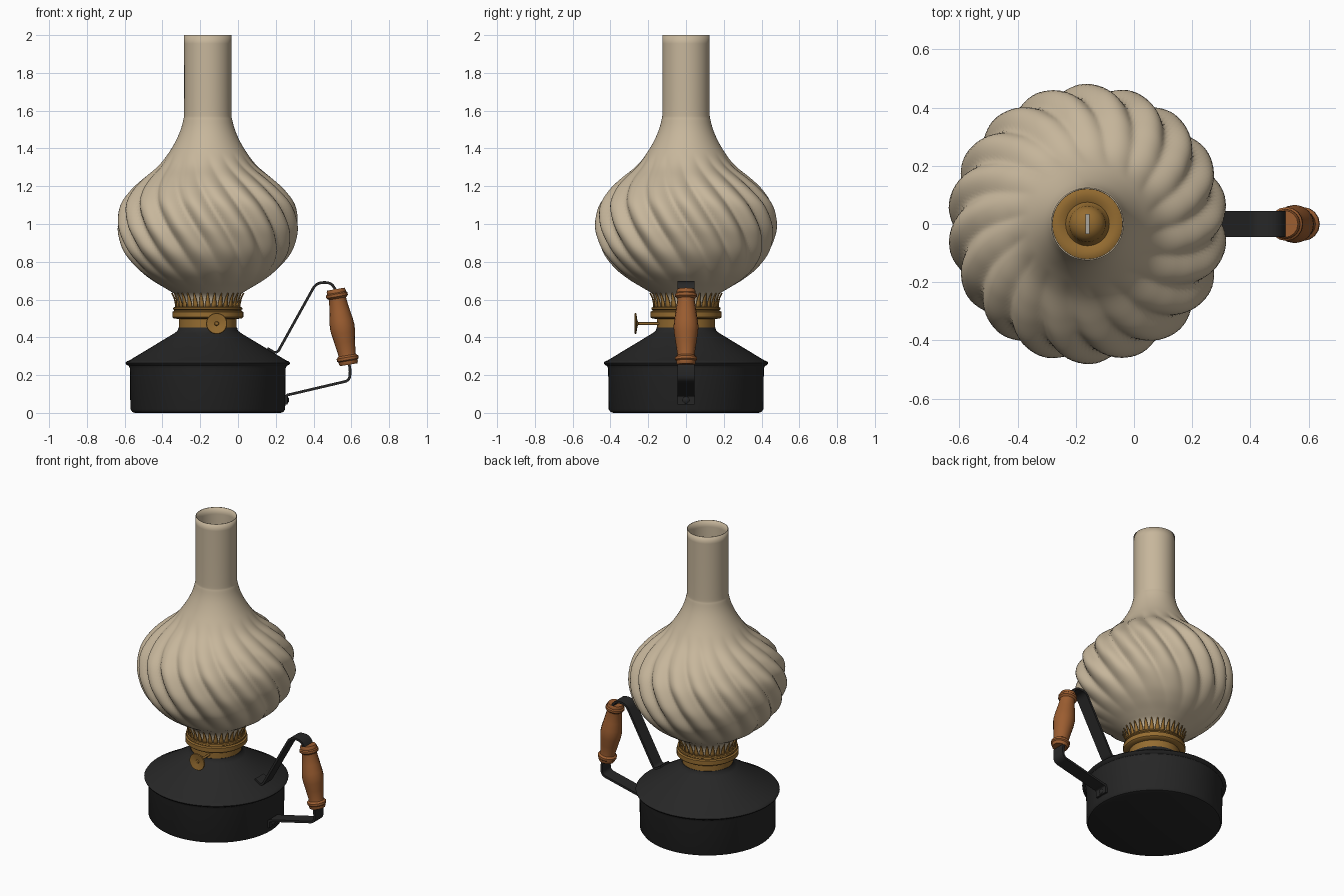
import bpy, bmesh
from math import sin, cos, pi, radians, atan2
from mathutils import Matrix, Vector

if "Cube" in bpy.data.objects:
    bpy.data.objects.remove(bpy.data.objects["Cube"])

AXIS_X = -0.16


def material(name, rgb):
    m = bpy.data.materials.new(name)
    m.diffuse_color = (*rgb, 1)
    m.use_nodes = True
    m.node_tree.nodes["Principled BSDF"].inputs["Base Color"].default_value = m.diffuse_color
    return m


BLACK = material("black_enamel", (0.02, 0.02, 0.02))
BRASS = material("brass", (0.30, 0.15, 0.03))
WOOD = material("wood", (0.33, 0.11, 0.03))
GLASS = material("frosted_glass", (0.57, 0.47, 0.33))
WICK = material("wick_cloth", (0.40, 0.38, 0.34))


def finish(name, bm, mat, matrix=None, angle=35, thick=0):
    if matrix is not None:
        bm.transform(matrix)
    bmesh.ops.remove_doubles(bm, verts=bm.verts, dist=1e-5)
    me = bpy.data.meshes.new(name)
    bm.to_mesh(me)
    bm.free()
    ob = bpy.data.objects.new(name, me)
    bpy.context.collection.objects.link(ob)
    me.materials.append(mat)
    bpy.ops.object.select_all(action='DESELECT')
    ob.select_set(True)
    bpy.context.view_layer.objects.active = ob
    bpy.ops.object.shade_smooth_by_angle(angle=radians(angle))
    if thick:
        mod = ob.modifiers.new("thickness", 'SOLIDIFY')
        mod.thickness = thick
    return ob


def lathe(name, profile, segs, mat, matrix=None, radius=None, angle=35, thick=0):
    """Spin (r, z) points, listed bottom to top, around z."""
    bm = bmesh.new()
    rings = []
    for r, z in profile:
        ring = []
        for j in range(segs):
            a = 2 * pi * j / segs
            rr = radius(r, z, a) if radius else r
            ring.append(bm.verts.new((rr * cos(a), rr * sin(a), z)))
        rings.append(ring)
    for lo, hi in zip(rings, rings[1:]):
        for j in range(segs):
            k = (j + 1) % segs
            bm.faces.new((lo[j], lo[k], hi[k], hi[j]))
    return finish(name, bm, mat, matrix, angle, thick)


def spline(pts, n):
    """Catmull-Rom curve through 2D points."""
    p = [Vector(q) for q in [pts[0], *pts, pts[-1]]]
    out = []
    for a, b, c, d in zip(p, p[1:], p[2:], p[3:]):
        for i in range(n):
            t = i / n
            out.append(0.5 * (2 * b + (c - a) * t + (2 * a - 5 * b + 4 * c - d) * t * t
                              + (3 * b - a - 3 * c + d) * t ** 3))
    return out + [p[-1]]


def strap(name, corners, width, thick, fillet):
    """Flat metal strip following a filleted path in the xz plane."""
    c = [Vector(q) for q in corners]
    path = [c[0]]
    for a, b, d in zip(c, c[1:], c[2:]):
        f = min(fillet, (a - b).length * 0.45, (d - b).length * 0.45)
        s, e = b + (a - b).normalized() * f, b + (d - b).normalized() * f
        path += [s * (1 - t) ** 2 + b * 2 * t * (1 - t) + e * t * t for t in (i / 6 for i in range(7))]
    path.append(c[-1])
    bm = bmesh.new()
    rings = []
    for i, p in enumerate(path):
        t = (path[min(i + 1, len(path) - 1)] - path[max(i - 1, 0)]).normalized()
        n = Vector((-t.y, t.x)) * thick / 2
        rings.append([bm.verts.new((q.x, y, q.y)) for q, y in
                      ((p + n, -width / 2), (p + n, width / 2), (p - n, width / 2), (p - n, -width / 2))])
    for lo, hi in zip(rings, rings[1:]):
        for j in range(4):
            k = (j + 1) % 4
            bm.faces.new((lo[j], lo[k], hi[k], hi[j]))
    bm.faces.new(rings[0])
    bm.faces.new(rings[-1])
    bmesh.ops.recalc_face_normals(bm, faces=bm.faces)
    return finish(name, bm, BLACK)


AT_AXIS = Matrix.Translation((AXIS_X, 0, 0))

# Oil reservoir with rolled rim and conical shoulder
lathe("reservoir", [(0, 0), (0.385, 0), (0.4, 0.005), (0.41, 0.02), (0.412, 0.235), (0.418, 0.248),
                    (0.432, 0.256), (0.436, 0.264), (0.43, 0.272), (0.415, 0.278), (0.175, 0.423),
                    (0.16, 0.435), (0.155, 0.452), (0, 0.452)], 64, BLACK, AT_AXIS)

# Burner collar and gallery ring
lathe("burner_collar", [(0, 0.445), (0.153, 0.445), (0.153, 0.497), (0.18, 0.5), (0.188, 0.507),
                        (0.188, 0.535), (0.178, 0.54), (0.178, 0.545), (0.184, 0.549), (0.182, 0.558),
                        (0.17, 0.562), (0.14, 0.56), (0.12, 0.575), (0.095, 0.578), (0.075, 0.568),
                        (0.066, 0.58), (0.062, 0.61), (0.048, 0.635), (0.025, 0.648), (0, 0.651)],
      48, BRASS, AT_AXIS)

# Flat wick in its slot
bm = bmesh.new()
bmesh.ops.create_cube(bm, size=1, matrix=Matrix.Translation((AXIS_X, 0, 0.645))
                      @ Matrix.Diagonal((0.014, 0.07, 0.04, 1)))
finish("wick", bm, WICK)

# Pointed gallery prongs holding the glass
bm = bmesh.new()
PRONGS = 32
for i in range(PRONGS):
    a = 2 * pi * i / PRONGS
    rows = [[bm.verts.new((r * cos(a + s * h), r * sin(a + s * h), z)) for s in (-1, 1)]
            for r, z, h in ((0.175, 0.55, 0.085), (0.175, 0.578, 0.075), (0.181, 0.606, 0.045),
                            (0.194, 0.634, 0.012))]
    for lo, hi in zip(rows, rows[1:]):
        bm.faces.new((lo[0], lo[1], hi[1], hi[0]))
finish("gallery_prongs", bm, BRASS, AT_AXIS, thick=0.004)

# Glass chimney with spiral ribs on the bulb
LOBES, TWIST, RIB_DEPTH = 18, 1.4, 0.05


def ribbed(r, z, a):
    t = min(max((z - 0.66) / 0.72, 0), 1)
    wave = (sin(LOBES * (a + TWIST * (z - 1)) / 2) ** 2 + 0.03) ** 0.5
    return r - RIB_DEPTH * max(sin(pi * t), 0) ** 1.4 * (1.015 - wave)


outline = [(0.157, 0.555), (0.16, 0.6), (0.178, 0.63), (0.225, 0.66), (0.3, 0.705), (0.37, 0.76),
           (0.437, 0.84), (0.47, 0.92), (0.482, 1.0), (0.463, 1.1), (0.408, 1.18), (0.345, 1.24),
           (0.26, 1.31), (0.198, 1.39), (0.153, 1.475), (0.13, 1.55), (0.125, 1.62), (0.125, 2.0)]
lathe("glass_chimney", [tuple(p) for p in spline(outline, 6)], LOBES * 12, GLASS, AT_AXIS,
      radius=ribbed, angle=60, thick=0.005)

# Wick adjuster wheel and stem, pointing to the front
lathe("wick_knob", [(0, 0.09), (0.007, 0.09), (0.007, 0.252), (0.016, 0.257), (0.053, 0.263),
                    (0.056, 0.268), (0.053, 0.273), (0.012, 0.266), (0.009, 0.272), (0, 0.274)],
      32, BRASS, Matrix.Translation((-0.113, 0, 0.473)) @ Matrix.Rotation(pi / 2, 4, 'X'))

# Handle straps
strap("upper_handle_strap", [(0.155, 0.342), (0.205, 0.312), (0.415, 0.69), (0.495, 0.69),
                             (0.527, 0.63)], 0.088, 0.014, 0.045)
strap("lower_handle_strap", [(0.582, 0.285), (0.594, 0.235), (0.592, 0.172), (0.285, 0.1),
                             (0.255, 0.094), (0.255, 0.045)], 0.088, 0.014, 0.055)

# Rivet fixing the lower strap to the reservoir
lathe("handle_rivet", [(0, 0), (0.018, 0), (0.018, 0.018), (0.01, 0.024), (0, 0.025)], 16, BLACK,
      Matrix.Translation((0.245, 0, 0.068)) @ Matrix.Rotation(pi / 2, 4, 'Y'))

# Turned wooden grip, leaning along the handle
bottom, top = Vector((0.586, 0, 0.255)), Vector((0.518, 0, 0.655))
axis = top - bottom
L = axis.length
grip = [(0, 0), (0.046, 0), (0.051, 0.01), (0.051, 0.02), (0.058, 0.026), (0.058, 0.04), (0.047, 0.05),
        (0.046, 0.06), (0.055, 0.12), (0.063, 0.17), (0.066, L / 2), (0.063, L - 0.17), (0.055, L - 0.12),
        (0.046, L - 0.06), (0.047, L - 0.05), (0.058, L - 0.04), (0.058, L - 0.026), (0.051, L - 0.02),
        (0.051, L - 0.01), (0.046, L), (0, L)]
lathe("wooden_grip", grip, 16, WOOD,
      Matrix.Translation(bottom) @ Matrix.Rotation(atan2(axis.x, axis.z), 4, 'Y'))
